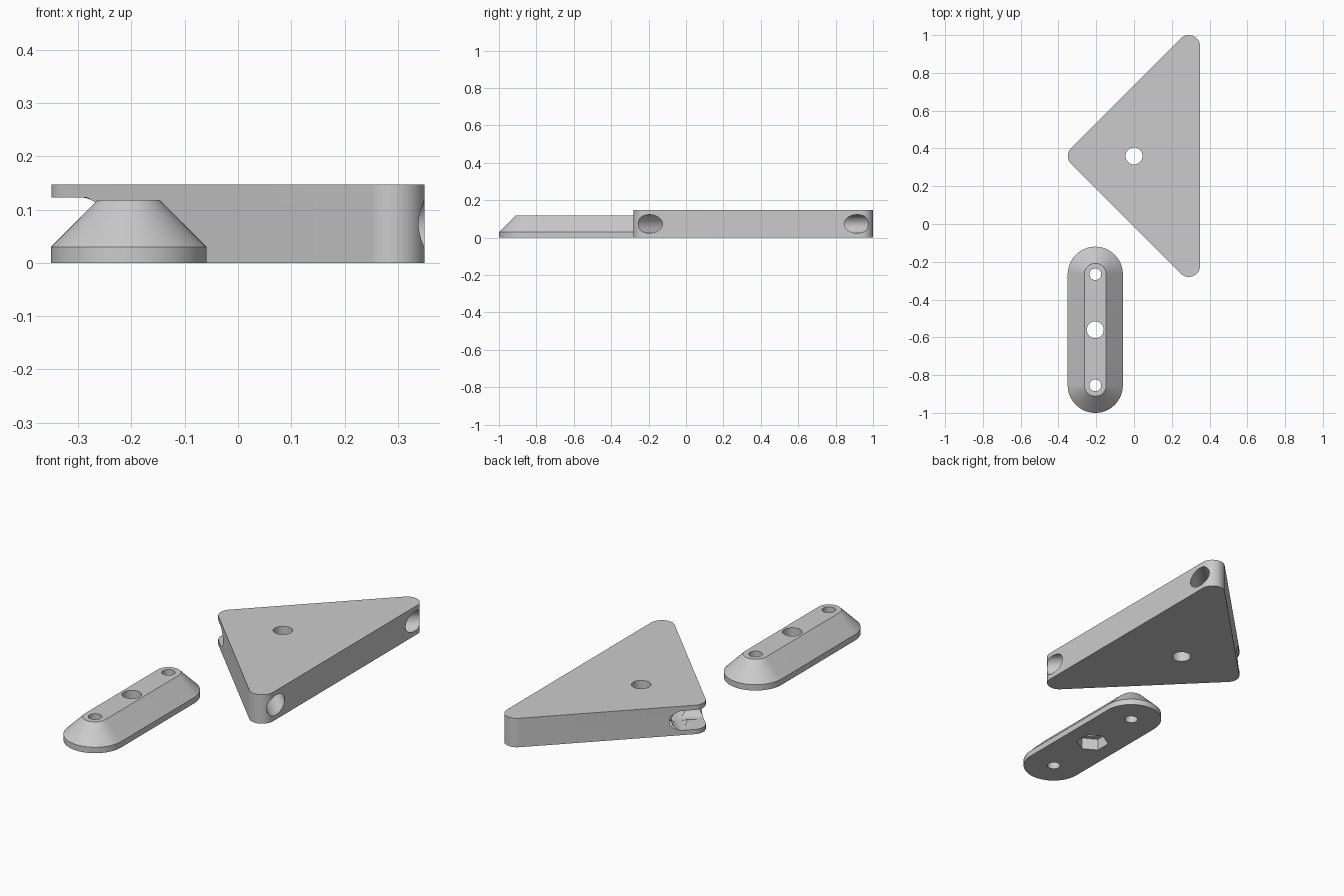
import bpy, bmesh, math
from mathutils import Matrix, Vector

cube = bpy.data.objects.get("Cube")
if cube:
    bpy.data.objects.remove(cube, do_unlink=True)

grey = bpy.data.materials.new("light_grey")
grey.use_nodes = True
colour = (0.6, 0.6, 0.6, 1)
grey.diffuse_color = colour
grey.node_tree.nodes["Principled BSDF"].inputs["Base Color"].default_value = colour


def make_object(name, bm):
    bmesh.ops.recalc_face_normals(bm, faces=bm.faces)
    mesh = bpy.data.meshes.new(name)
    bm.to_mesh(mesh)
    bm.free()
    mesh.materials.append(grey)
    obj = bpy.data.objects.new(name, mesh)
    bpy.context.collection.objects.link(obj)
    return obj


def arc(centre, radius, start, end, steps):
    return [(centre[0] + radius * math.cos(math.radians(start + (end - start) * i / steps)),
             centre[1] + radius * math.sin(math.radians(start + (end - start) * i / steps)))
            for i in range(steps + 1)]


def loft(name, layers):
    """Join outlines of equal length, each given as (points, z), into a closed solid."""
    bm = bmesh.new()
    rings = [[bm.verts.new((x, y, z)) for x, y in points] for points, z in layers]
    for low, high in zip(rings, rings[1:]):
        for i in range(len(low)):
            j = (i + 1) % len(low)
            bm.faces.new((low[i], low[j], high[j], high[i]))
    bm.faces.new(rings[0])
    bm.faces.new(rings[-1])
    return make_object(name, bm)


def rod(name, start, end, radius, sides=48, turn=0):
    """Cylinder or prism between two points."""
    start, end = Vector(start), Vector(end)
    axis = end - start
    matrix = (Matrix.Translation((start + end) / 2)
              @ axis.to_track_quat("Z", "Y").to_matrix().to_4x4()
              @ Matrix.Rotation(math.radians(turn), 4, "Z"))
    bm = bmesh.new()
    bmesh.ops.create_cone(bm, cap_ends=True, segments=sides, radius1=radius,
                          radius2=radius, depth=axis.length, matrix=matrix)
    return make_object(name, bm)


def block(name, low, high):
    bm = bmesh.new()
    low, high = Vector(low), Vector(high)
    bmesh.ops.create_cube(bm, size=1, matrix=Matrix.Translation((low + high) / 2)
                          @ Matrix.Diagonal((*(high - low), 1)))
    return make_object(name, bm)


def carve(obj, cutters):
    bpy.ops.object.select_all(action="DESELECT")
    obj.select_set(True)
    bpy.context.view_layer.objects.active = obj
    for cutter in cutters:
        cutter.hide_render = True
        mod = obj.modifiers.new("cut", "BOOLEAN")
        mod.operation = "DIFFERENCE"
        mod.solver = "EXACT"
        mod.object = cutter
        bpy.ops.object.modifier_apply(modifier=mod.name)
        bpy.data.objects.remove(cutter, do_unlink=True)
    bpy.ops.object.shade_smooth_by_angle(angle=math.radians(30))


# Triangular plate with rounded corners
mid_y, height = 0.36, 0.147
corner = 0.06
outline = (arc((0.29, mid_y - 0.58), corner, -135, 0, 16)
           + arc((0.29, mid_y + 0.58), corner, 0, 135, 16)
           + arc((-0.29, mid_y), corner, 135, 225, 12))
plate = loft("triangle_plate", [(outline, 0), (outline, height)])

# Plate cuts: screw hole, two slanted cord tunnels and the cord groove round the tip
cord, cord_z, groove_x = 0.0495, height / 2, -0.297
cuts = [rod("screw_hole", (0, mid_y, -0.1), (0, mid_y, 0.3), 0.045)]
for side in (-1, 1):
    cuts.append(rod("cord_tunnel", (0.45, mid_y + side * 0.656, cord_z),
                    (-0.38, mid_y - side * 0.174, cord_z), cord))
cuts.append(rod("groove_round", (groove_x, mid_y - 0.3, cord_z),
                (groove_x, mid_y + 0.3, cord_z), cord))
cuts.append(block("groove_mouth", (-0.5, mid_y - 0.3, cord_z - cord),
                  (groove_x, mid_y + 0.3, cord_z + cord)))
carve(plate, cuts)


# Long foot with straight rim and sloped sides
foot_x, foot_y, reach = -0.205, -0.56, 0.294


def stadium(radius):
    return (arc((foot_x, foot_y + reach), radius, 0, 180, 32)
            + arc((foot_x, foot_y - reach), radius, 180, 360, 32))


foot = loft("foot", [(stadium(0.146), 0), (stadium(0.146), 0.03), (stadium(0.058), 0.118)])

# Foot cuts: three bolt holes and a hexagonal nut pocket underneath
cuts = [rod("bolt_hole", (foot_x, foot_y + shift, -0.1), (foot_x, foot_y + shift, 0.3), radius)
        for shift, radius in ((-reach, 0.031), (0, 0.045), (reach, 0.031))]
cuts.append(rod("nut_pocket", (foot_x, foot_y, -0.1), (foot_x, foot_y, 0.06), 0.078, 6))
carve(foot, cuts)
